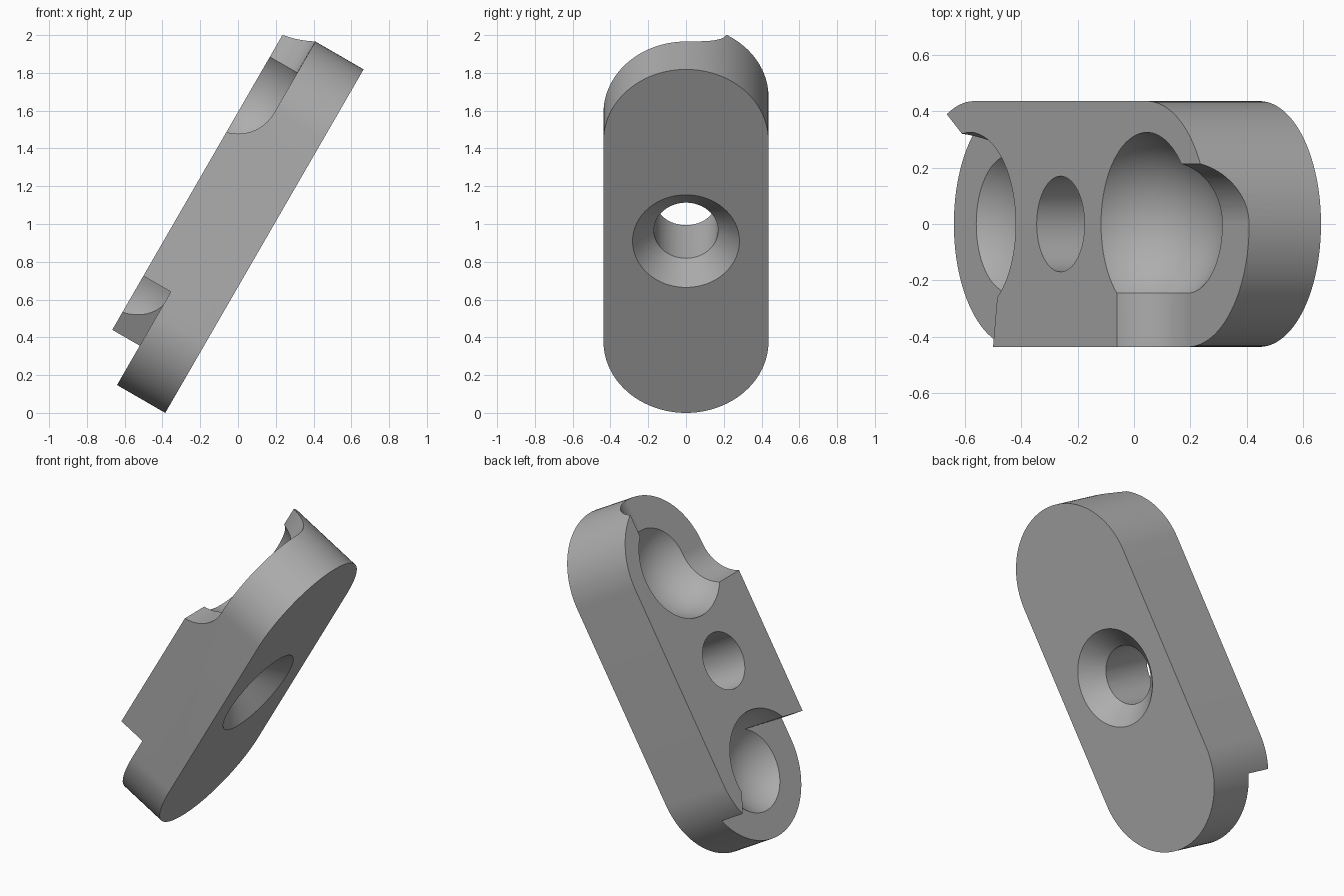
import bpy, bmesh
from math import sin, cos, pi, radians
from mathutils import Matrix, Vector

cube = bpy.data.objects.get("Cube")
if cube:
    bpy.data.objects.remove(cube, do_unlink=True)

# Local frame: x along the plate, y across it, z through its thickness
LENGTH, RADIUS, THICK, FLOOR = 2.1, 0.437, 0.463, 0.295
BALL_R, GROOVE_R, BALL_Z = 0.33, 0.22, 0.515
TOP_X, LOW_X = LENGTH - RADIUS, 0.405      # ball pocket centres
MID = LENGTH / 2


def finish(name, bm):
    bmesh.ops.recalc_face_normals(bm, faces=bm.faces)
    mesh = bpy.data.meshes.new(name)
    bm.to_mesh(mesh)
    bm.free()
    obj = bpy.data.objects.new(name, mesh)
    bpy.context.collection.objects.link(obj)
    return obj


def prism(name, points, start, end, place):
    """Extrude a 2D outline from start to end; place maps (a, b, depth) to 3D."""
    bm = bmesh.new()
    rings = [[bm.verts.new(place(a, b, d)) for a, b in points] for d in (start, end)]
    for ring in rings:
        bm.faces.new(ring)
    for i in range(len(points)):
        j = (i + 1) % len(points)
        bm.faces.new((rings[0][i], rings[0][j], rings[1][j], rings[1][i]))
    return finish(name, bm)


def arc(cx, cy, r, a0, a1, steps):
    angles = [radians(a0 + (a1 - a0) * i / steps) for i in range(steps + 1)]
    return [(cx + r * cos(a), cy + r * sin(a)) for a in angles]


def cone(name, r_low, r_high, z_low, z_high):
    bm = bmesh.new()
    bmesh.ops.create_cone(bm, cap_ends=True, segments=64, radius1=r_low, radius2=r_high,
                          depth=z_high - z_low,
                          matrix=Matrix.Translation((MID, 0, (z_low + z_high) / 2)))
    return finish(name, bm)


def ball(name, x):
    bm = bmesh.new()
    bmesh.ops.create_uvsphere(bm, u_segments=80, v_segments=48, radius=BALL_R,
                              matrix=Matrix.Translation((x, 0, BALL_Z)))
    return finish(name, bm)


def flat(a, b, d):
    return Vector((a, b, d))


# Plate with fully rounded ends
outline = arc(TOP_X, 0, RADIUS, -90, 90, 48) + arc(RADIUS, 0, RADIUS, 90, 270, 48)
plate = prism("tilted_link_plate", outline, 0, THICK, flat)

# Side groove running to -y, opening into the flat quadrant of the upper end
side_profile = ([(-GROOVE_R, 0.7)] + arc(0, BALL_Z, GROOVE_R, 180, 270, 24)
                + [(0.6, FLOOR), (0.6, 0.7)])
side_groove = prism("side_groove_cutter", side_profile, -0.6, 0.008,
                    lambda a, b, d: Vector((TOP_X + a, d, b)))

# End groove running out of the upper tip
end_profile = ([(GROOVE_R, 0.7)] + arc(0, BALL_Z + 0.0003, GROOVE_R, 360, 270, 24)
               + [(-0.05, 0.31), (-0.05, 0.7)])
end_groove = prism("end_groove_cutter", end_profile, TOP_X, 2.4,
                   lambda a, b, d: Vector((d, a, b)))

# Step at the lower end, leaving a hook on one side
step_outline = [(0.559, -0.5), (0.633, -0.06), (0.50, 0.223), (0.1, 0.481),
                (-0.2, 0.55), (-0.2, -0.5)]
step = prism("lower_step_cutter", step_outline, FLOOR, 0.7, flat)

cutters = [side_groove, end_groove, step,
           ball("upper_ball_cutter", TOP_X), ball("lower_ball_cutter", LOW_X),
           cone("bolt_hole_cutter", 0.17, 0.17, -0.2, 0.7),
           cone("countersink_cutter", 0.383, 0.168, -0.1, 0.115)]

for cutter in cutters:
    cutter.hide_render = True
    mod = plate.modifiers.new(cutter.name, 'BOOLEAN')
    mod.operation = 'DIFFERENCE'
    mod.solver = 'EXACT'
    mod.object = cutter

# Bake the cuts and drop the cutters
bpy.context.view_layer.update()
graph = bpy.context.evaluated_depsgraph_get()
baked = bpy.data.meshes.new_from_object(plate.evaluated_get(graph))
plate.modifiers.clear()
plate.data = baked
for cutter in cutters:
    bpy.data.objects.remove(cutter, do_unlink=True)

# Lean the plate 30 degrees from upright, resting on its lower rim
lean = Matrix(((0.5, 0, -cos(pi / 6)), (0, 1, 0), (cos(pi / 6), 0, 0.5))).to_4x4()
baked.transform(Matrix.Translation((-0.385, 0, 0)) @ lean)

# Plain grey metal
grey = bpy.data.materials.new("plain_grey")
grey.use_nodes = True
colour = (0.42, 0.42, 0.42, 1)
grey.diffuse_color = colour
grey.node_tree.nodes["Principled BSDF"].inputs["Base Color"].default_value = colour
baked.materials.clear()
baked.materials.append(grey)

bpy.ops.object.select_all(action='DESELECT')
plate.select_set(True)
bpy.context.view_layer.objects.active = plate
bpy.ops.object.shade_smooth_by_angle(angle=radians(20))
